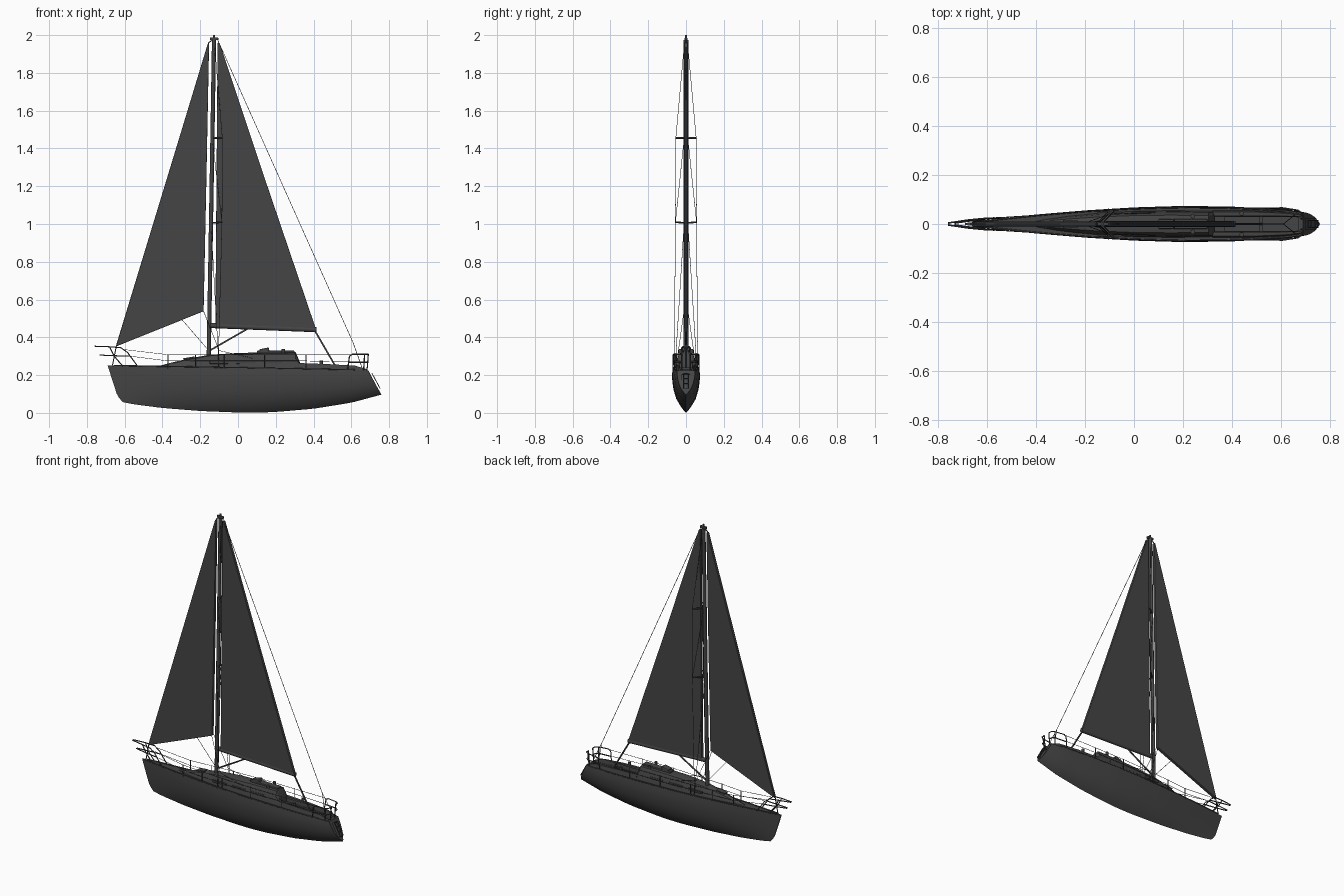
import bpy, math
from mathutils import Vector

if "Cube" in bpy.data.objects:
    bpy.data.objects.remove(bpy.data.objects["Cube"])

dark = bpy.data.materials.new("dark_grey")
dark.diffuse_color = (0.06, 0.06, 0.06, 1)
dark.use_nodes = True
dark.node_tree.nodes["Principled BSDF"].inputs["Base Color"].default_value = dark.diffuse_color


def smooth(ob, angle=35):
    bpy.ops.object.select_all(action='DESELECT')
    ob.select_set(True)
    bpy.context.view_layer.objects.active = ob
    bpy.ops.object.shade_smooth_by_angle(angle=math.radians(angle))


def add_mesh(name, verts, faces):
    me = bpy.data.meshes.new(name)
    me.from_pydata(verts, [], faces)
    me.materials.append(dark)
    ob = bpy.data.objects.new(name, me)
    bpy.context.collection.objects.link(ob)
    return ob


def loft(name, rings, angle=35):
    n = len(rings[0])
    verts = [p for r in rings for p in r]
    faces = [(i*n+j, i*n+(j+1) % n, (i+1)*n+(j+1) % n, (i+1)*n+j)
             for i in range(len(rings)-1) for j in range(n)]
    faces += [tuple(reversed(range(n))), tuple(range((len(rings)-1)*n, len(rings)*n))]
    ob = add_mesh(name, verts, faces)
    bpy.context.view_layer.objects.active = ob
    ob.select_set(True)
    bpy.ops.object.mode_set(mode='EDIT')
    bpy.ops.mesh.select_all(action='SELECT')
    bpy.ops.mesh.normals_make_consistent(inside=False)
    bpy.ops.object.mode_set(mode='OBJECT')
    smooth(ob, angle)
    return ob


def rods(name, paths, r, mirror=False):
    cu = bpy.data.curves.new(name, 'CURVE')
    cu.dimensions = '3D'
    cu.bevel_depth, cu.bevel_resolution, cu.use_fill_caps = r, 1, True
    cu.materials.append(dark)
    if mirror:
        paths = paths + [[(x, -y, z) for x, y, z in p] for p in paths]
    for p in paths:
        s = cu.splines.new('POLY')
        s.points.add(len(p)-1)
        for q, c in zip(s.points, p):
            q.co = (*c, 1)
    ob = bpy.data.objects.new(name, cu)
    bpy.context.collection.objects.link(ob)


def box(name, c, size, rot=0, bevel=0.0):
    bpy.ops.mesh.primitive_cube_add(size=1, location=c, rotation=(0, rot, 0))
    ob = bpy.context.object
    ob.name = name
    ob.scale = size
    bpy.ops.object.transform_apply(location=False, rotation=False, scale=True)
    ob.data.materials.append(dark)
    if bevel:
        m = ob.modifiers.new("bevel", 'BEVEL')
        m.width, m.segments = bevel, 2
    return ob


def interp(table, x):
    for (a, u), (b, v) in zip(table, table[1:]):
        if x <= b:
            return u + (v-u)*max(0, (x-a)/(b-a))
    return table[-1][1]


# Hull lines: half beam, keel and sheer heights along x
BEAM = [(-.69, .004), (-.6, .015), (-.4, .038), (-.2, .056), (0, .068), (.2, .074),
        (.4, .071), (.6, .06), (.69, .049), (.76, .036)]
KEEL = [(-.64, .075), (-.61, .057), (-.55, .045), (-.4, .026), (-.2, .01), (0, .002), (.1, .001),
        (.2, .005), (.4, .022), (.6, .054), (.76, .097)]
SECT = [(0, 0), (.06, .2), (.15, .42), (.3, .7), (.5, .89), (.7, .98), (.85, 1), (1, .96)]
STEM = [(0, -.61), (.06, -.63), (.15, -.642), (1, -.69)]


def sheer(x):
    return .25 - .025*min(1, max(0, (x+.69)/1.38))


rings = []
N = 28
for i in range(N+1):
    t = i/N
    half = []
    for f, w in SECT:
        x0, x1 = interp(STEM, f), .76-.07*f
        x = x0 + (x1-x0)*t
        xs = -.69 + (x1+.69)*t
        z0 = interp(KEEL, x)
        z = z0 + (sheer(x)-z0)*f
        half.append((x, interp(BEAM, xs)*w, z))
    rings.append([(x, -y, z) for x, y, z in reversed(half)] + half[1:])
hull = loft("hull", rings)

# Cockpit well and transom recess
for cutter in (box("cockpit_cutter", (.52, 0, .26), (.3, .056, .16)),
               box("transom_cutter", (.728, 0, .17), (.03, .045, .09), -.51)):
    m = hull.modifiers.new("cut", 'BOOLEAN')
    m.object, m.solver = cutter, 'EXACT'
    bpy.context.view_layer.objects.active = hull
    bpy.ops.object.modifier_apply(modifier=m.name)
    bpy.data.objects.remove(cutter)
smooth(hull)

# Cabin trunk and raised coamings
CABIN = [(-.43, .006, .246), (-.36, .016, .264), (-.27, .027, .286), (-.15, .038, .308),
         (0, .046, .317), (.15, .048, .321), (.305, .046, .322), (.33, .046, .262)]
loft("cabin", [[(x, -w-.008, .225), (x, -w, .235+(z-.235)*.6), (x, -w*.75, z-.006), (x, 0, z),
                (x, w*.75, z-.006), (x, w, .235+(z-.235)*.6), (x, w+.008, .225)]
               for x, w, z in CABIN], 25)
for s, side in ((-1, "left"), (1, "right")):
    loft("coaming_"+side, [[(x, s*a, .22), (x, s*(a+.003), z), (x, s*(b-.006), z), (x, s*b, .22)]
                           for x, a, b, z in [(.32, .03, .056, .264), (.48, .03, .056, .258),
                                              (.62, .029, .05, .25), (.68, .027, .043, .232)]])
    for i, x in enumerate((-.1, .04, .18)):
        box(f"window_{side}_{i}", (x, s*.0475, .268), (.1, .007, .016), 0, .002)
    for i, x in enumerate((.24, .44)):
        bpy.ops.mesh.primitive_cylinder_add(vertices=16, radius=.009, depth=.02,
                                            location=(x, s*(.032 if i == 0 else .043), .327 if i == 0 else .268))
        bpy.context.object.name = f"winch_{side}_{i}"
        bpy.context.object.data.materials.append(dark)
box("sliding_hatch", (.2, 0, .323), (.2, .04, .012), 0, .003)
box("hatch_hood", (.14, 0, .332), (.05, .04, .02), -.2, .004)
box("fore_hatch", (-.26, 0, .29), (.06, .034, .008), -.17, .002)
box("traveller", (.52, 0, .235), (.014, .07, .01), 0, .002)

# Transom ladder
rods("ladder", [[(.752, .014, .13), (.71, .014, .208)]] , .0025, True)
rods("ladder_rungs", [[(x, -.014, z), (x, .014, z)] for x, z in ((.752, .13), (.738, .156), (.724, .182), (.71, .208))], .0025)

# Mast and boom
def oval(c, rx, ry, n=16):
    return [(c[0]+rx*math.cos(2*math.pi*k/n), c[1]+ry*math.sin(2*math.pi*k/n), c[2]) for k in range(n)]


loft("mast", [oval((-.155, 0, .3), .011, .014), oval((-.138, 0, 1.3), .011, .014), oval((-.127, 0, 1.975), .011, .013)])
box("masthead", (-.127, 0, 1.98), (.045, .014, .014), 0, .002)
rods("masthead_antenna", [[(-.127, 0, 1.97), (-.127, 0, 2.0)]], .006)
loft("boom", [[(x, .012*math.cos(a), z+.014*math.sin(a)) for a in [2*math.pi*k/12 for k in range(12)]]
              for x, z in ((-.145, .463), (.415, .441))])
rods("boom_vang", [[(-.15, 0, .33), (.05, 0, .445)]], .005)
rods("mainsheet", [[(.41, 0, .43), (.52, 0, .24)]], .005)


# Sails: flat triangles with rounded thick edges
def sail(name, pts, th=.02):
    n = len(pts)
    verts = [(x, s*th/2, z) for s in (-1, 1) for x, z in pts]
    faces = [tuple(range(n)), tuple(reversed(range(n, 2*n)))]
    faces += [(i, i+n, (i+1) % n+n, (i+1) % n) for i in range(n)]
    ob = add_mesh(name, verts, faces)
    m = ob.modifiers.new("bevel", 'BEVEL')
    m.width, m.segments = .003, 2


sail("mainsail", [(-.12, .462), (.415, .437), (.155, 1.202), (-.098, 1.96), (-.108, 1.96)])
sail("jib", [(-.645, .352), (-.182, .538), (-.168, 1.2), (-.153, 1.955), (-.16, 1.955), (-.405, 1.145)])
rods("forestay", [[(-.665, 0, .25), (-.645, 0, .35), (-.155, 0, 1.96), (-.127, 0, 1.98)]], .003)

# Spreaders and standing rigging
rods("spreaders", [[(-.143, 0, 1.005), (-.085, .056, 1.01)], [(-.136, 0, 1.455), (-.083, .054, 1.455)]], .005, True)
rods("shrouds", [[(-.105, .062, .235), (-.085, .056, 1.01), (-.083, .054, 1.455), (-.125, .008, 1.96)],
                 [(-.1, .058, .235), (-.143, .01, 1.0)],
                 [(-.085, .056, 1.01), (-.136, .01, 1.45)]], .0014, True)
rods("backstay", [[(-.11, 0, 1.98), (.61, 0, .37)]], .0016)
rods("backstay_legs", [[(.61, 0, .37), (.66, .04, .23)]], .0016, True)
rods("jib_sheets", [[(-.182, .011, .538), (-.1, .04, .33), (.25, .05, .25)]], .0014, True)
rods("baby_stay", [[(-.38, 0, .59), (-.155, 0, .33)]], .0014)

# Bow rail, stern rail, stanchions and lifelines
rods("bow_rail", [[(-.76, .004, .353), (-.68, .016, .35), (-.62, .022, .345), (-.585, .024, .32), (-.53, .025, .245)],
                  [(-.73, .004, .306), (-.66, .014, .303), (-.57, .025, .3)],
                  [(-.68, .016, .35), (-.655, .012, .3), (-.61, .013, .247)]], .0032, True)
rods("bow_rail_ends", [[(-.757, -.005, .353), (-.757, .005, .353)], [(-.73, -.005, .306), (-.73, .005, .306)]], .0032)
rods("stern_rail", [[(.58, .06, .228), (.59, .065, .3), (.605, .066, .31), (.67, .056, .31), (.688, .044, .31), (.69, .022, .31)],
                    [(.585, .063, .268), (.67, .056, .268), (.685, .044, .268), (.688, .022, .268)],
                    [(.69, .022, .31), (.683, .022, .225)], [(.67, .056, .31), (.665, .05, .225)]], .0034, True)
posts = [-.37, -.225, -.075, .14, .36]
line = lambda x, z: (x, interp(BEAM, x)*.94, z)
rods("stanchions", [[line(x, .235), line(x, .31)] for x in posts], .0028, True)
rods("lifelines", [[(-.6, .023, .335)] + [line(x, .308) for x in posts] + [(.6, .065, .308)],
                   [(-.57, .025, .3)] + [line(x, .275) for x in posts] + [(.585, .063, .27)]], .0013, True)
# Toe rail along the deck edge
rods("toe_rail", [[(x, interp(BEAM, x)*.93, sheer(x)+.002) for x in [-.66+.08*k for k in range(17)]]], .0035, True)
